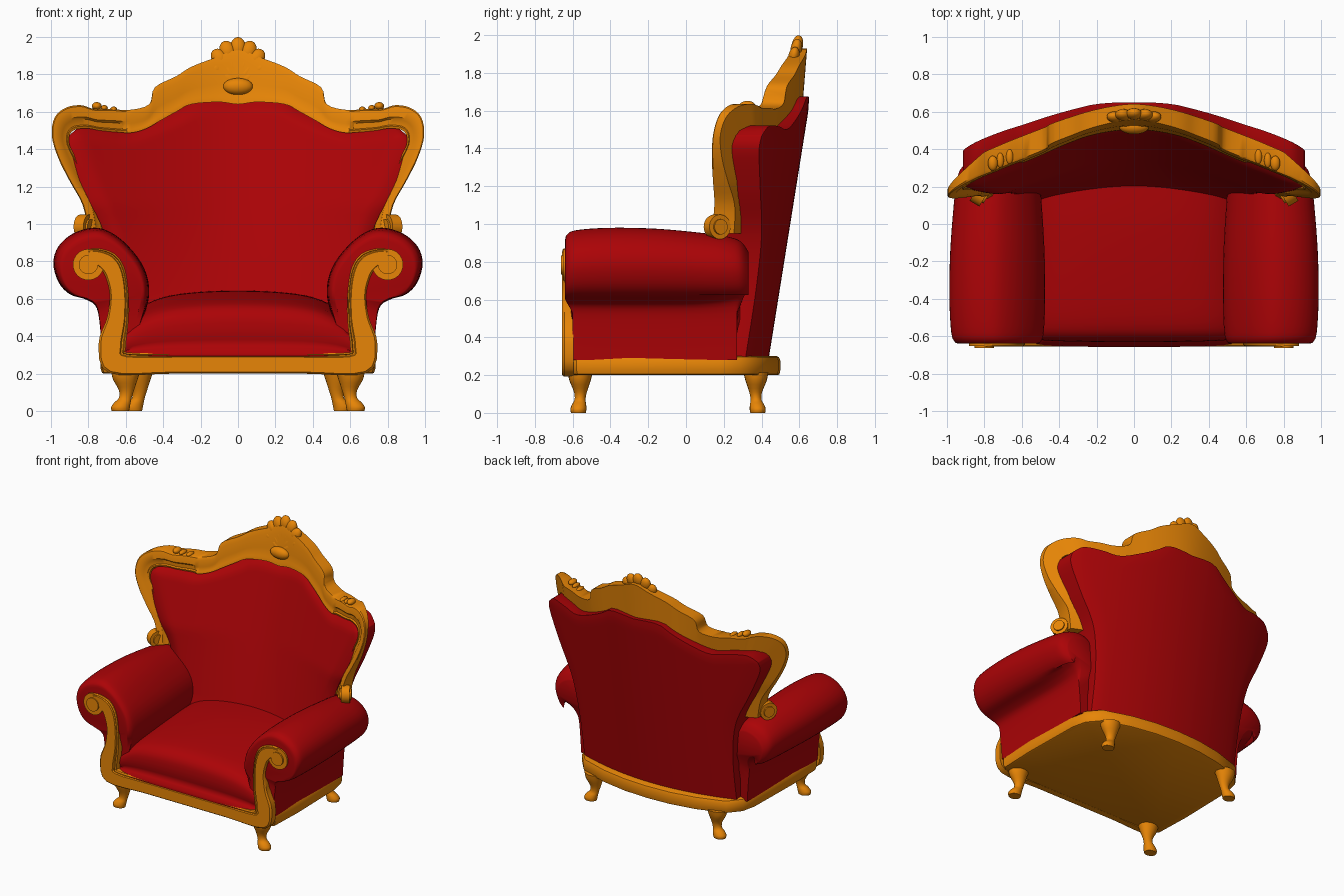
import bpy, bmesh, math
from mathutils import Matrix, Vector

if "Cube" in bpy.data.objects:
    bpy.data.objects.remove(bpy.data.objects["Cube"])


def material(name, rgb):
    m = bpy.data.materials.new(name)
    m.diffuse_color = (*rgb, 1)
    m.use_nodes = True
    m.node_tree.nodes["Principled BSDF"].inputs["Base Color"].default_value = m.diffuse_color
    return m


RED = material("red upholstery", (0.41, 0.001, 0.002))
GOLD = material("golden wood", (0.80, 0.235, 0.002))


def finish(bm, name, mat, angle=40):
    bmesh.ops.recalc_face_normals(bm, faces=bm.faces)
    me = bpy.data.meshes.new(name)
    bm.to_mesh(me)
    bm.free()
    me.materials.append(mat)
    ob = bpy.data.objects.new(name, me)
    bpy.context.collection.objects.link(ob)
    bpy.ops.object.select_all(action='DESELECT')
    ob.select_set(True)
    bpy.context.view_layer.objects.active = ob
    bpy.ops.object.shade_smooth_by_angle(angle=math.radians(angle))
    return ob


def loft(name, rings, mat, strip_caps=False, angle=40):
    bm = bmesh.new()
    rows = [[bm.verts.new(p) for p in r] for r in rings]
    n = len(rows[0])
    for a, b in zip(rows, rows[1:]):
        for i in range(n):
            bm.faces.new((a[i], a[(i + 1) % n], b[(i + 1) % n], b[i]))
    for r in (rows[0], rows[-1]):
        if strip_caps:
            for i in range(n // 2 - 1):
                bm.faces.new((r[i], r[i + 1], r[n - 2 - i], r[n - 1 - i]))
        else:
            bm.faces.new(r)
    return finish(bm, name, mat, angle)


def spline(pts, k=4):
    """Catmull-Rom curve through the points"""
    pts = [Vector(p) for p in pts]
    n, out = len(pts), []
    for i in range(n - 1):
        q = [pts[min(max(i + j, 0), n - 1)] for j in (-1, 0, 1, 2)]
        for s in range(k):
            t = s / k
            out.append(0.5 * (2 * q[1] + (q[2] - q[0]) * t + (2 * q[0] - 5 * q[1] + 4 * q[2] - q[3]) * t * t
                              + (3 * q[1] - q[0] - 3 * q[2] + q[3]) * t ** 3))
    return out + [pts[-1]]


def interp(pts, x):
    for a, b in zip(pts, pts[1:]):
        if x <= b[0]:
            return a[1] + (b[1] - a[1]) * max(0, x - a[0]) / (b[0] - a[0])
    return pts[-1][1]


def mirrored(half):
    """Half path ending on x = 0, continued to the other side"""
    return half + [(-x, z) for x, z in reversed(half[:-1])]


def band(name, outer, inner, section, front, thick, plain=0):
    """Moulded wooden strip between two matched outlines in the xz plane"""
    rings = []
    for o, i in zip(spline(mirrored(outer)), spline(mirrored(inner))):
        ring = []
        for u, d in section:
            x, z = o.lerp(i, u)
            if abs(x) < plain and d < 1:
                d *= .2
            ring.append((x, front(x, z) + d * thick(x, z), z))
        rings.append(ring)
    return loft(name, rings, GOLD, angle=35)


def ellipsoid(bm, loc, size, rot=Matrix()):
    m = Matrix.Translation(loc) @ rot @ Matrix.Diagonal((*size, 1))
    bmesh.ops.create_uvsphere(bm, u_segments=20, v_segments=12, radius=1, matrix=m)


def disc(bm, loc, axis, r, depth):
    rot = Vector(axis).to_track_quat('Z', 'Y').to_matrix().to_4x4()
    for rr, dd in ((r, depth), (r * 0.62, depth + 0.022)):
        bmesh.ops.create_cone(bm, cap_ends=True, segments=32, radius1=rr, radius2=rr, depth=dd,
                              matrix=Matrix.Translation(loc) @ rot)


def bow(x):
    return (x * x + .02) ** .75 - .053


# Backrest upholstery: leaning, bowed pillow with a wavy top
top_line = spline([(0, 1.665), (.2, 1.675), (.3, 1.62), (.42, 1.56), (.58, 1.5), (.7, 1.515), (.84, 1.52), (.91, 1.47)])
width_line = spline([(0, .66), (.3, .665), (.55, .71), (.75, .82), (.93, .91), (1, .905)])
N, M = 48, 36
rings = []
for j in range(M + 1):
    t = 1 - (1 - j / M) ** 1.4
    front, back = [], []
    for i in range(N + 1):
        s = math.sin((i / N - .5) * math.pi)
        z = .28 + t * (interp(top_line, abs(s) * .91) - .28)
        x = s * interp(width_line, t)
        e = max(max(0, 1 - (1 - abs(s)) / .12), max(0, 1 - (1 - t) / .07)) ** 2
        b = .15 + .19 * min(1, max(0, (z - .6) / .5))
        front.append((x, .19 + .31 * (z - .6) - b * bow(x) + .045 * e, z))
        back.append((x, .44 + .16 * (z - .3) - .265 * x * x - .008 * e, z))
    rings.append(front + back[::-1])
loft("backrest", rings, RED, strip_caps=True, angle=50)


# Carved back frame, thinning toward the side wings
def frame_y(x, z):
    return .5 + .2 * (z - 1.65) - .34 * bow(x)


def frame_thick(x, z):
    wing = max(0, abs(x) - .8) / .2
    return (.125 if z < 1.6 else .125 - .12 * (z - 1.6)) - .085 * min(1, wing)


outer = [(.80, .95), (.83, 1.1), (.9, 1.23), (.96, 1.35), (.995, 1.47), (.98, 1.57), (.92, 1.622), (.84, 1.635),
         (.77, 1.615), (.68, 1.615), (.58, 1.61), (.475, 1.64), (.445, 1.73), (.33, 1.79), (.25, 1.84), (.12, 1.89), (0, 1.93)]
inner = [(.715, .95), (.735, 1.09), (.805, 1.22), (.86, 1.34), (.9, 1.42), (.9, 1.475), (.87, 1.505), (.8, 1.51),
         (.74, 1.5), (.66, 1.492), (.57, 1.488), (.49, 1.51), (.42, 1.55), (.33, 1.6), (.25, 1.64), (.1, 1.652), (0, 1.64)]
band("back_frame", outer, inner,
     [(0, 1), (0, .15), (.06, .02), (.2, 0), (.5, .02), (.6, .14), (.85, .2), (.9, .1), (1, .16), (1, 1)],
     frame_y, frame_thick, plain=.6)

# Shell crest with small leaf bumps
bm = bmesh.new()
for a, length in ((0, .26), (17, .25), (34, .232), (54, .21)):
    for sg in ((1, -1) if a else (1,)):
        r = math.radians(a) * sg
        rot = Matrix.Rotation(-.2, 4, 'X') @ Matrix.Rotation(r, 4, 'Y')
        for d, size in ((length - .13, (.04, .03, .12)), (length - .055, (.042, .03, .055))):
            x, z = d * math.sin(r), 1.74 + d * math.cos(r)
            ellipsoid(bm, (x, frame_y(x, z) + .03, z), size, rot)
ellipsoid(bm, (0, .52, 1.735), (.08, .04, .045))
for sg in (1, -1):
    for x, z, r in ((.755, 1.63, .022), (.715, 1.62, .016), (.665, 1.612, .016)):
        ellipsoid(bm, (sg * x, frame_y(x, z) + .04, z), (r * 1.2, .04, r))
finish(bm, "shell_crest", GOLD)

# Scrolls at the foot of the back frame
bm = bmesh.new()
for sg in (1, -1):
    disc(bm, (sg * .82, .165, .985), (-.85 * sg, -.5, 0), .065, .06)
finish(bm, "back_scrolls", GOLD)

# Rolled arms
arm = spline([(.56, .28), (.52, .45), (.475, .62), (.5, .76), (.585, .88), (.68, .955), (.77, .98), (.88, .95),
              (.96, .88), (.987, .79), (.96, .69), (.9, .625), (.81, .595), (.755, .55), (.735, .42), (.725, .28)], 4)
stations = spline([(-.64, .82), (-.63, .9), (-.58, .965), (-.4, 1), (-.15, .985), (.1, .92), (.22, .87), (.29, .8), (.33, .65)])
for side, sg in (("left", -1), ("right", 1)):
    rings = []
    for y, s in stations:
        ring = []
        for x, z in arm:
            w = min(1, max(0, (z - .53) / .07))
            yy = y * w + max(-.6, min(y, .27)) * (1 - w)
            lift = (1 - s) * .2 * w * max(0, min(1, y * 4))
            zz = .62 + (z - .62) * s if z > .62 else z + lift
            ring.append((sg * (.7 + (x - .7) * s), yy, zz))
        rings.append(ring)
    loft(side + "_arm", rings, RED, angle=50)

# Front frame: curled arm fronts running into the front rail
top_edge = [(.8, .866), (.74, .868), (.66, .84), (.61, .77), (.588, .65), (.585, .49), (.6, .34), (.575, .312), (.3, .31), (0, .31)]
low_edge = [(.8, .79), (.77, .785), (.73, .755), (.705, .71), (.685, .62), (.7, .5), (.745, .36), (.69, .203), (.35, .2), (0, .2)]
band("front_frame", low_edge, top_edge,
     [(0, 1), (0, .2), (.08, 0), (.8, 0), (.84, .15), (.9, .15), (.93, .02), (1, .15), (1, 1)],
     lambda x, z: -.656, lambda x, z: .06)
bm = bmesh.new()
for sg in (1, -1):
    disc(bm, (sg * .8, -.63, .783), (0, -1, 0), .083, .044)
finish(bm, "arm_scrolls", GOLD)

# Seat cushion
profile = spline([(.25, .28), (-.59, .28), (-.62, .36), (-.63, .45), (-.61, .53), (-.53, .58), (-.3, .615), (0, .64), (.25, .645)])
rings = []
for i in range(33):
    s = i / 16 - 1
    f = 1 - .16 * s * s - .3 * s ** 6
    rings.append([(s * .6, y + (.02 * s ** 4 if y < -.5 else 0), .28 + (z - .28) * f) for y, z in profile])
loft("seat_cushion", rings, RED, angle=60)

# Base plinth with a bowed back
half = [(.69, -.61), (.725, -.58), (.735, -.3), (.725, .18), (.7, .29), (.62, .385), (.4, .455), (.2, .49), (0, .5)]
plan = mirrored(half)
levels = [(.2, .975), (.205, .99), (.23, 1), (.275, 1), (.295, .985), (.302, .955)]
loft("base", [[(x * s, y * s, z) for x, y in plan] for z, s in levels], GOLD, angle=40)

# Curved legs with turned-out feet
leg = spline([(.215, .078, 0), (.17, .066, .003), (.11, .04, -.004), (.07, .034, .003), (.045, .044, .02),
              (.02, .05, .032), (0, .046, .032)], 3)
for name, lx, ly, oy in (("front", .6, -.56, -.3), ("back", .53, .37, .3)):
    for side, sg in (("left", -1), ("right", 1)):
        loft(f"{name}_{side}_leg",
             [[(sg * (lx + o * .9) + r * math.cos(a), ly + o * oy + r * .85 * math.sin(a), z)
               for a in (k * math.tau / 20 for k in range(20))] for z, r, o in leg], GOLD, angle=50)
